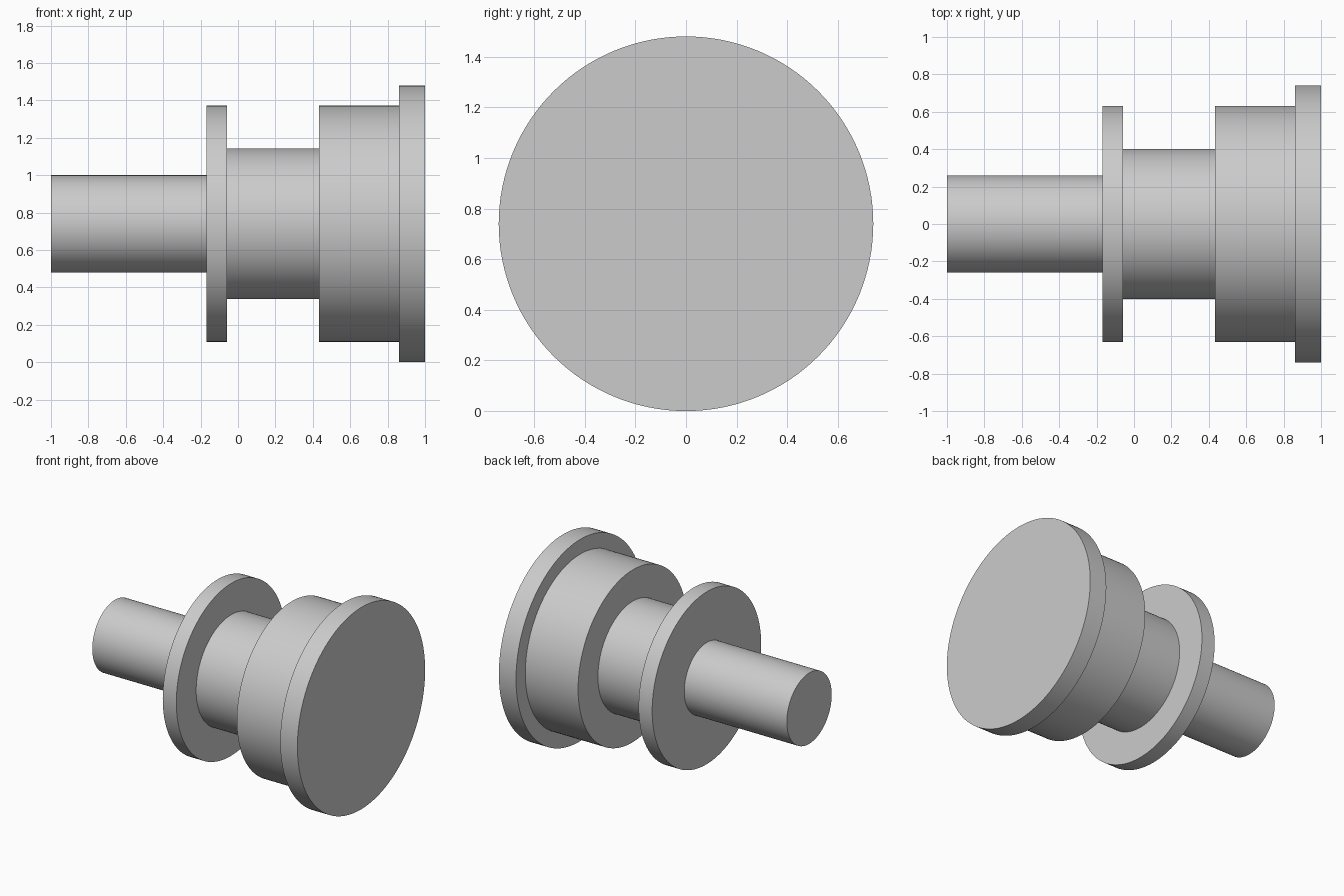
import bpy
import bmesh
from math import cos, sin, tau, radians

cube = bpy.data.objects.get("Cube")
if cube:
    bpy.data.objects.remove(cube)

SEGMENTS = 128
AXIS_HEIGHT = 0.74

# Material
steel = bpy.data.materials.new("plain grey")
steel.use_nodes = True
grey = (0.6, 0.6, 0.6, 1)
steel.diffuse_color = grey
steel.node_tree.nodes["Principled BSDF"].inputs["Base Color"].default_value = grey

# Steps along the axis: start, end, radius
shaft = (-1.0, -0.168, 0.26)
thin_flange = (-0.168, -0.058, 0.632)
neck = (-0.058, 0.433, 0.402)
drum = (0.433, 0.861, 0.632)
end_flange = (0.861, 1.0, 0.74)


def ring(bm, x, radius):
    angles = [tau * i / SEGMENTS for i in range(SEGMENTS)]
    return [bm.verts.new((x, radius * cos(a), radius * sin(a))) for a in angles]


# One closed turned solid, with a wall and a shoulder for each step
bm = bmesh.new()
rings = []
for start, end, radius in (shaft, thin_flange, neck, drum, end_flange):
    rings += [ring(bm, start, radius), ring(bm, end, radius)]
for a, b in zip(rings, rings[1:]):
    for i in range(SEGMENTS):
        j = (i + 1) % SEGMENTS
        bm.faces.new((a[i], a[j], b[j], b[i]))

# End caps
bm.faces.new(rings[0])
bm.faces.new(rings[-1])
bmesh.ops.recalc_face_normals(bm, faces=bm.faces)

mesh = bpy.data.meshes.new("stepped_shaft")
bm.to_mesh(mesh)
bm.free()
mesh.materials.append(steel)
body = bpy.data.objects.new("stepped_shaft", mesh)
body.location.z = AXIS_HEIGHT
bpy.context.collection.objects.link(body)

# Smooth walls, sharp rims
bpy.ops.object.select_all(action="DESELECT")
body.select_set(True)
bpy.context.view_layer.objects.active = body
bpy.ops.object.shade_smooth_by_angle(angle=radians(30))
